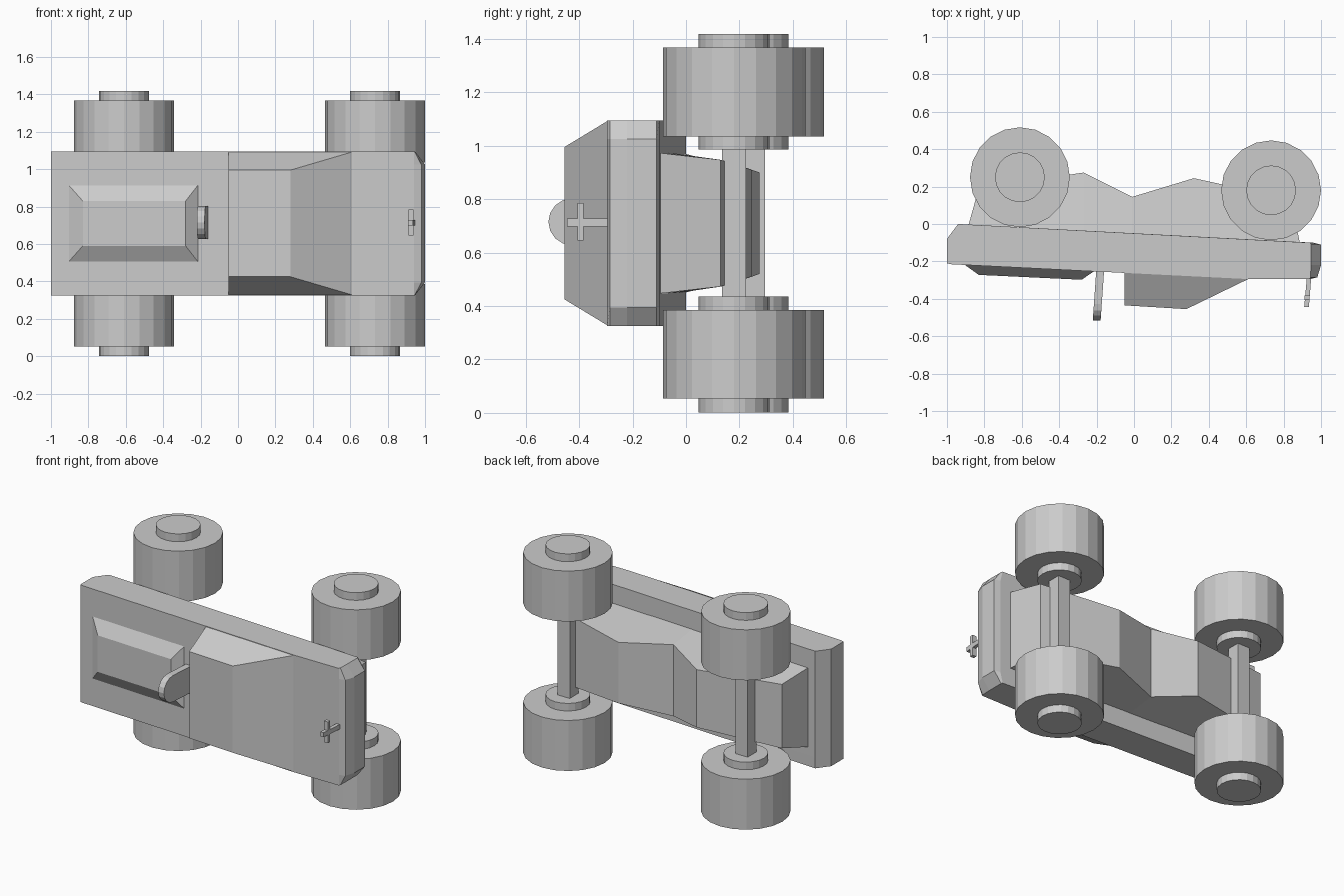
import bpy, bmesh, math

cube = bpy.data.objects.get("Cube")
if cube:
    bpy.data.objects.remove(cube, do_unlink=True)

grey = bpy.data.materials.new("plain_grey")
grey.use_nodes = True
grey.diffuse_color = (0.6, 0.6, 0.6, 1)
grey.node_tree.nodes["Principled BSDF"].inputs["Base Color"].default_value = (0.6, 0.6, 0.6, 1)

MID = 0.71  # the car lies on its side: its width runs along z


def loft(name, rings):
    """Bridge equal-sized rings of points and cap both ends."""
    bm = bmesh.new()
    loops = [[bm.verts.new(p) for p in ring] for ring in rings]
    n = len(loops[0])
    for a, b in zip(loops, loops[1:]):
        for i in range(n):
            j = (i + 1) % n
            bm.faces.new((a[i], a[j], b[j], b[i]))
    bm.faces.new(loops[0])
    bm.faces.new(loops[-1])
    bmesh.ops.recalc_face_normals(bm, faces=bm.faces)
    mesh = bpy.data.meshes.new(name)
    bm.to_mesh(mesh)
    bm.free()
    mesh.materials.append(grey)
    obj = bpy.data.objects.new(name, mesh)
    bpy.context.collection.objects.link(obj)
    return obj


def prism(name, outline, low, high):
    """Extrude an (x, y) outline along z."""
    return loft(name, [[(x, y, z) for x, y in outline] for z in (low, high)])


def rect(x, y, hx, hy):
    return [(x - hx, y - hy), (x + hx, y - hy), (x + hx, y + hy), (x - hx, y + hy)]


def circle(x, y, r, n=20):
    return [(x + r * math.cos(math.tau * i / n), y + r * math.sin(math.tau * i / n))
            for i in range(n)]


def plate_ring(x0, y0, x1, y1, half):
    """Rectangle across the car's width, spanning x0 to x1."""
    return [(x0, y0, MID - half), (x1, y1, MID - half),
            (x1, y1, MID + half), (x0, y0, MID + half)]


# Main body slab with cut nose corners
side = [(-0.94, 0), (-1, -0.08), (-1, -0.21), (-0.98, -0.215), (0.62, -0.295),
        (0.94, -0.295), (0.98, -0.285), (1, -0.22), (1, -0.11), (0.96, -0.1)]
rings = []
for half, nose in ((-0.385, 0.1), (-0.315, 1), (0.315, 1), (0.385, 0.1)):
    rings.append([(0.94 + (x - 0.94) * nose if x > 0.94 else x, y, MID + half)
                  for x, y in side])
loft("body_slab", rings)

# Cabin with sloped windscreen and sides
loft("cabin", [plate_ring(-0.05, -0.255, 0.62, -0.29, 0.385),
               plate_ring(-0.05, -0.435, 0.28, -0.455, 0.285)])

# Raised bevelled cover on the tail
loft("tail_cover", [plate_ring(-0.91, -0.215, -0.21, -0.25, 0.21),
                    plate_ring(-0.83, -0.272, -0.28, -0.298, 0.12)])

# Underbody: stations of base x, bottom x, bottom depth, bottom half width
stations = [(-0.89, -0.83, 0.19, 0.21), (-0.27, -0.27, 0.275, 0.19),
            (-0.01, -0.01, 0.145, 0.235), (0.32, 0.32, 0.245, 0.2),
            (0.89, 0.84, 0.13, 0.237)]
rings = []
for base_x, low_x, depth, half in stations:
    base_y = -0.07 - 0.052 * base_x
    rings.append([(base_x, base_y, MID - 0.265), (low_x, depth, MID - half),
                  (low_x, depth, MID + half), (base_x, base_y, MID + 0.265)])
loft("underbody", rings)

# Axles, wheels and hubs
for end, x, y in (("front", 0.733, 0.18), ("rear", -0.61, 0.25)):
    prism(end + "_axle", rect(x, y, 0.045, 0.045), 0.3, 1.12)
    for place, s in (("lower", -1), ("upper", 1)):
        prism(f"{end}_{place}_wheel", circle(x, y, 0.267), MID + s * 0.325, MID + s * 0.657)
        prism(f"{end}_{place}_hub", circle(x, y, 0.133), MID + s * 0.275, MID + s * 0.708)

# Round-ended upright behind the cabin
arch = [(-0.25, -0.087)]
for i in range(9):
    a = math.pi * i / 8
    arch.append((-0.428 - 0.087 * math.sin(a), -0.087 * math.cos(a)))
arch.append((-0.25, 0.087))
loft("upright_panel", [[(-0.19 + dx + (y + 0.38) * 0.07, y, MID + 0.005 + z) for y, z in arch]
                       for dx in (-0.021, 0.021)])

# Cross-shaped ornament on the nose
prism("ornament_post", [(0.925, -0.28), (0.91, -0.445), (0.935, -0.445), (0.948, -0.28)],
      0.698, 0.728)
prism("ornament_bar", rect(0.925, -0.395, 0.014, 0.012), 0.645, 0.785)
